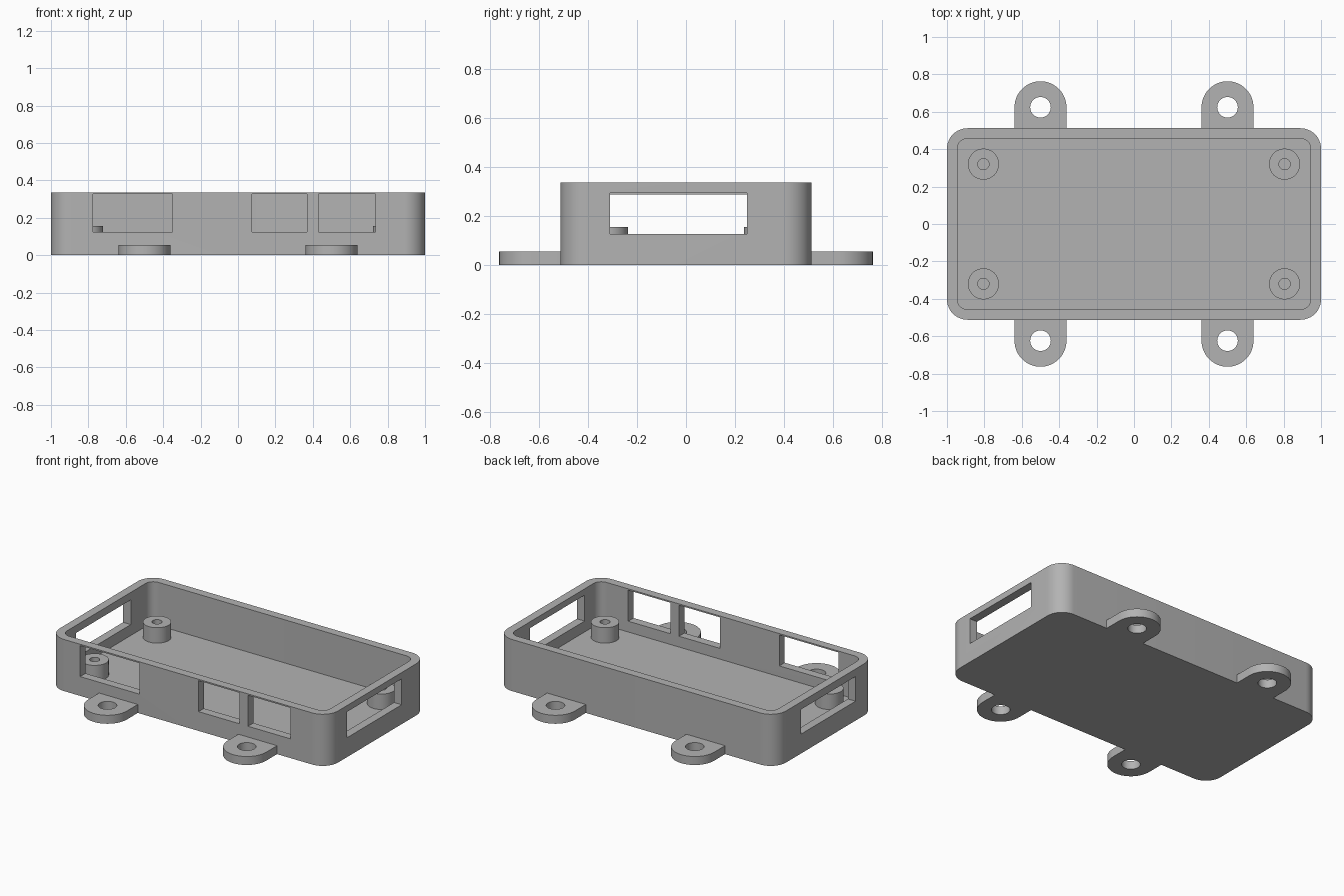
import bpy, bmesh
from math import sin, cos, pi, radians

cube = bpy.data.objects.get("Cube")
if cube:
    bpy.data.objects.remove(cube, do_unlink=True)

grey = bpy.data.materials.new("plain grey")
grey.use_nodes = True
colour = (0.45, 0.45, 0.45, 1)
grey.diffuse_color = colour
grey.node_tree.nodes["Principled BSDF"].inputs["Base Color"].default_value = colour

HEIGHT, FLOOR = 0.335, 0.055
HALF_X, HALF_Y, WALL = 1.0, 0.512, 0.055


def arc(cx, cy, r, start, end, steps):
    angles = [start + (end - start) * i / steps for i in range(steps + 1)]
    return [(cx + r * cos(a), cy + r * sin(a)) for a in angles]


def circle(cx, cy, r, steps=48):
    return arc(cx, cy, r, 0, 2 * pi, steps)[:-1]


def rounded_rect(hx, hy, r):
    pts = []
    for i, (sx, sy) in enumerate([(1, 1), (-1, 1), (-1, -1), (1, -1)]):
        pts += arc(sx * (hx - r), sy * (hy - r), r, i * pi / 2, (i + 1) * pi / 2, 12)
    return pts


def rect(x0, x1, y0, y1):
    return [(x0, y0), (x1, y0), (x1, y1), (x0, y1)]


def prism(name, outline, z0, z1):
    """Extrude a flat outline between two heights."""
    bm = bmesh.new()
    face = bm.faces.new([bm.verts.new((x, y, z0)) for x, y in outline])
    top = bmesh.ops.extrude_face_region(bm, geom=[face])
    verts = [v for v in top["geom"] if isinstance(v, bmesh.types.BMVert)]
    bmesh.ops.translate(bm, verts=verts, vec=(0, 0, z1 - z0))
    bmesh.ops.recalc_face_normals(bm, faces=bm.faces)
    mesh = bpy.data.meshes.new(name)
    bm.to_mesh(mesh)
    bm.free()
    mesh.materials.append(grey)
    obj = bpy.data.objects.new(name, mesh)
    bpy.context.collection.objects.link(obj)
    return obj


def activate(obj):
    bpy.ops.object.select_all(action="DESELECT")
    obj.select_set(True)
    bpy.context.view_layer.objects.active = obj


def cut(obj, outline, z0, z1):
    """Subtract a prism and remove the cutter."""
    cutter = prism("cutter", outline, z0, z1)
    mod = obj.modifiers.new("cut", "BOOLEAN")
    mod.operation, mod.solver, mod.object = "DIFFERENCE", "EXACT", cutter
    activate(obj)
    bpy.ops.object.modifier_apply(modifier=mod.name)
    bpy.data.objects.remove(cutter, do_unlink=True)


def finish(obj):
    activate(obj)
    bpy.ops.object.shade_smooth_by_angle(angle=radians(30))


# Open tray
case = prism("case", rounded_rect(HALF_X, HALF_Y, 0.11), 0, HEIGHT)
cut(case, rounded_rect(HALF_X - WALL, HALF_Y - WALL, 0.055), FLOOR, HEIGHT + 0.1)

# Port openings in the front wall
for x0, x1 in [(-0.775, -0.35), (0.075, 0.37), (0.43, 0.735)]:
    cut(case, rect(x0, x1, -0.6, -0.44), 0.125, 0.326)

# Port openings in the end walls
for side, top in [(1, 0.294), (-1, 0.286)]:
    cut(case, rect(*sorted((side * 0.92, side * 1.1)), -0.31, 0.25), 0.126, top)
finish(case)

for sx, x_name in [(1, "left"), (-1, "right")]:
    for sy, y_name in [(-1, "front"), (1, "back")]:
        where = f"{y_name}_{x_name}"

        # Screw posts on the floor
        px, py = sx * 0.805, sy * 0.32
        post = prism("post_" + where, circle(px, py, 0.083), FLOOR, 0.155)
        cut(post, circle(px, py, 0.03, 32), 0, 0.2)
        finish(post)

        # Mounting lugs outside the long walls
        lx, ly, r = sx * 0.5, sy * 0.624, 0.139
        outline = arc(lx, ly, r, 0, sy * pi, 32)
        outline += [(lx - r, sy * HALF_Y), (lx + r, sy * HALF_Y)]
        lug = prism("lug_" + where, outline, 0, 0.055)
        cut(lug, circle(lx, ly, 0.055), -0.1, 0.2)
        finish(lug)
